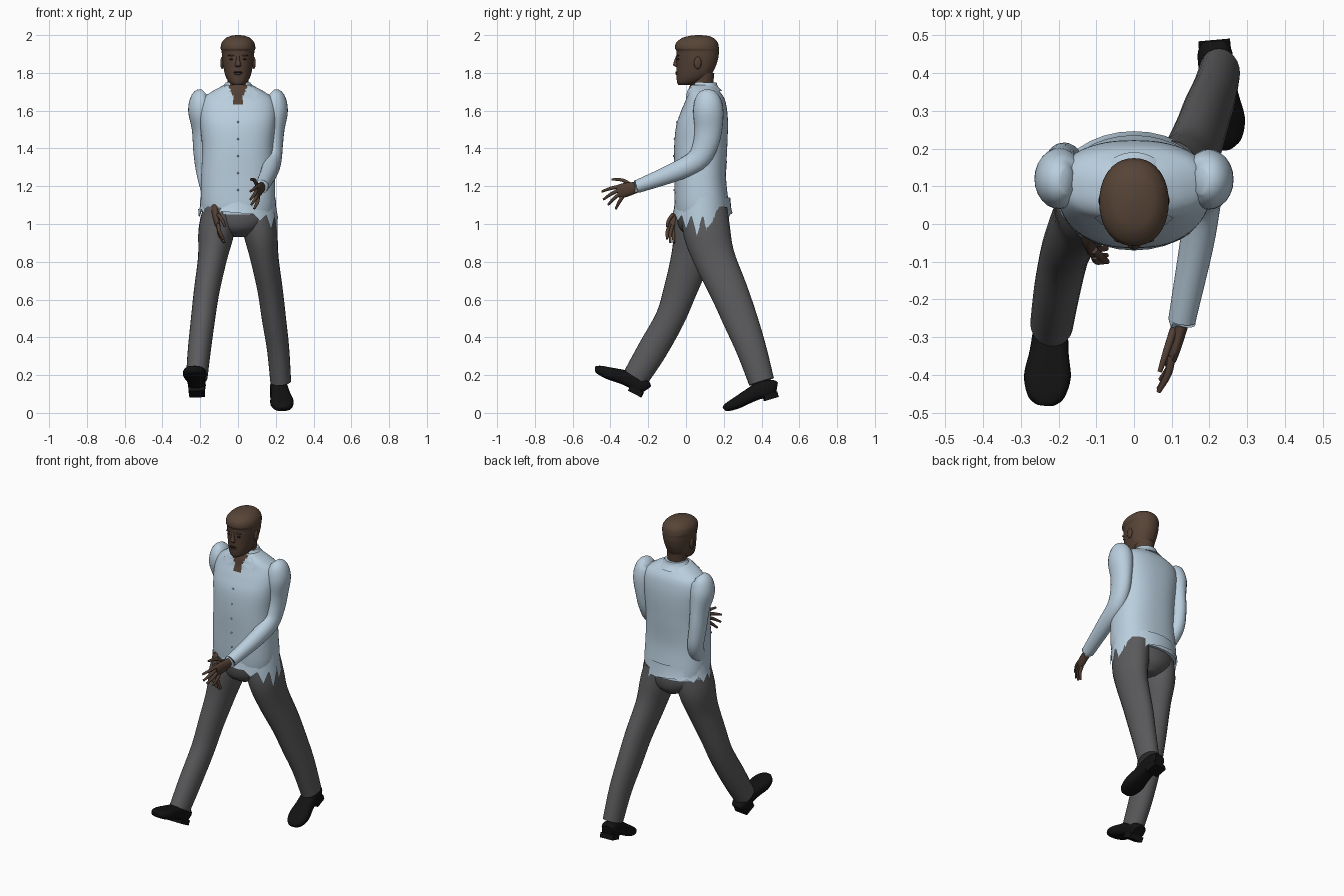
import bpy, bmesh, math
from mathutils import Vector
from mathutils.bvhtree import BVHTree

cube = bpy.data.objects.get("Cube")
if cube:
    bpy.data.objects.remove(cube, do_unlink=True)


def material(name, rgb):
    m = bpy.data.materials.new(name)
    m.use_nodes = True
    m.diffuse_color = (*rgb, 1)
    node = m.node_tree.nodes["Principled BSDF"]
    node.inputs["Base Color"].default_value = (*rgb, 1)
    node.inputs["Roughness"].default_value = 0.8
    return m


SKIN = material("skin brown", (0.085, 0.05, 0.034))
HAIR = material("hair brown", (0.095, 0.058, 0.038))
DARK = material("dark brown", (0.025, 0.014, 0.01))
SHIRT = material("shirt pale blue", (0.49, 0.62, 0.73))
GREY = material("trouser grey", (0.105, 0.105, 0.11))
BLACK = material("shoe black", (0.006, 0.006, 0.006))


def finish(name, bm, mats, rule=None, angle=50):
    bmesh.ops.recalc_face_normals(bm, faces=bm.faces)
    if rule:
        for f in bm.faces:
            f.material_index = rule(f.calc_center_median())
    me = bpy.data.meshes.new(name)
    bm.to_mesh(me)
    bm.free()
    for m in mats:
        me.materials.append(m)
    me.shade_smooth()
    me.set_sharp_from_angle(angle=math.radians(angle))
    ob = bpy.data.objects.new(name, me)
    bpy.context.scene.collection.objects.link(ob)
    return ob


def smooth_path(rows, steps):
    """Catmull-Rom interpolation through rows of numbers."""
    out = []
    for i in range(len(rows) - 1):
        p, q = rows[i], rows[i + 1]
        o, r = rows[max(i - 1, 0)], rows[min(i + 2, len(rows) - 1)]
        for s in range(steps):
            t = s / steps
            out.append([b + t / 2 * (c - a + t * (2 * a - 5 * b + 4 * c - d + t * (3 * (b - c) + d - a)))
                        for a, b, c, d in zip(o, p, q, r)])
    return out + [list(rows[-1])]


def loft(name, rows, mats, sides=24, steps=4, flat=False, power=2.0, rule=None):
    """Skin rings of (x, y, z, half width, half depth), level or square to the path."""
    rows = smooth_path(rows, steps)
    pts = [Vector(r[:3]) for r in rows]
    bm, rings = bmesh.new(), []
    for i, r in enumerate(rows):
        u, v = Vector((1, 0, 0)), Vector((0, 1, 0))
        if not flat:
            t = (pts[min(i + 1, len(pts) - 1)] - pts[max(i - 1, 0)]).normalized()
            u = (u - t * u.dot(t)).normalized()
            v = t.cross(u)
        ring = []
        for k in range(sides):
            a = math.tau * k / sides
            c, s = math.cos(a), math.sin(a)
            c, s = (math.copysign(abs(w) ** (2 / power), w) for w in (c, s))
            ring.append(bm.verts.new(pts[i] + u * c * r[3] + v * s * r[4]))
        rings.append(ring)
    for a, b in zip(rings, rings[1:]):
        for k in range(sides):
            j = (k + 1) % sides
            bm.faces.new((a[k], a[j], b[j], b[k]))
    bm.faces.new(rings[0])
    bm.faces.new(rings[-1])
    return finish(name, bm, mats, rule)


def level(rows):
    """Turn (z, half width, front y, back y) into level rings."""
    return [(0, (f + b) / 2, z, w, (b - f) / 2) for z, w, f, b in rows]


def ball(name, loc, size, mat):
    bm = bmesh.new()
    bmesh.ops.create_uvsphere(bm, u_segments=14, v_segments=8, radius=1)
    for v in bm.verts:
        v.co = Vector(loc) + Vector(c * s for c, s in zip(v.co, size))
    return finish(name, bm, [mat])


# Shirt body, with the open neck showing skin
torso = loft("shirt_body", level([
    (1.05, .19, -.055, .235), (1.12, .197, -.06, .225), (1.25, .195, -.062, .212), (1.4, .19, -.063, .218),
    (1.52, .2, -.052, .222), (1.6, .205, -.025, .218), (1.66, .19, .0, .205), (1.7, .14, .008, .18),
    (1.735, .075, .022, .15)]), [SHIRT, SKIN], sides=72, steps=8, flat=True, power=2.4,
    rule=lambda c: int(c.y < .06 and abs(c.x) < (c.z - 1.6) * .38))
bvh = BVHTree.FromPolygons([v.co for v in torso.data.vertices], [p.vertices[:] for p in torso.data.polygons])


def on_chest(x, z):
    hit = bvh.ray_cast(Vector((x, -1, z)), Vector((0, 1, 0)))[0]
    return Vector((x, (hit.y if hit else .03) - .006, z))


# Collar flaps, collar band and buttons
for side, label in ((1, "left"), (-1, "right")):
    bm = bmesh.new()
    corners = [(.045, 1.715), (.07, 1.728), (.105, 1.69), (.085, 1.655), (.03, 1.68)]
    bm.faces.new([bm.verts.new(on_chest(side * x, z)) for x, z in corners])
    bmesh.ops.solidify(bm, geom=bm.faces[:], thickness=.006)
    finish(label + "_collar_flap", bm, [SHIRT])
loft("collar_band", [(0, .105, 1.705, .095, .085), (0, .1, 1.73, .078, .068), (0, .1, 1.75, .064, .062)],
     [SHIRT, SKIN], sides=40, flat=True, rule=lambda c: int(c.y < .08 and abs(c.x) < .042))
for i in range(5):
    ball("shirt_button", on_chest(0, 1.18 + i * .09) + Vector((0, .004, 0)), (.005, .004, .005), SHIRT)

# Ragged shirt tail
bm, columns = bmesh.new(), 32
tail = []
for k in range(columns):
    a = math.tau * k / columns
    c, s = math.cos(a), math.sin(a)
    spike = (k % 2) * .11 * c * c * (1 if c > 0 else .45)
    hem = 1.06 - .02 * c - spike
    tail.append([bm.verts.new((c * w, .088 + s * d, z))
                 for w, d, z in ((.199, .146, 1.14), (.203, .152, 1.08), (.211, .158, hem))])
for k in range(columns):
    a, b = tail[k], tail[(k + 1) % columns]
    for i in range(2):
        bm.faces.new((a[i], b[i], b[i + 1], a[i + 1]))
finish("shirt_tail", bm, [SHIRT])

# Sleeves
loft("left_sleeve", [(.175, .115, 1.695, .025, .035), (.192, .115, 1.67, .055, .065), (.198, .118, 1.6, .066, .08),
     (.193, .118, 1.5, .053, .073), (.187, .1, 1.41, .05, .066), (.182, .055, 1.335, .048, .058),
     (.165, -.06, 1.275, .045, .05), (.13, -.24, 1.205, .037, .036), (.128, -.255, 1.2, .037, .036)], [SHIRT])
loft("right_sleeve", [(-.175, .115, 1.695, .025, .035), (-.192, .115, 1.67, .055, .065), (-.198, .12, 1.6, .066, .08),
     (-.194, .14, 1.5, .05, .068), (-.19, .155, 1.38, .046, .06), (-.175, .155, 1.27, .045, .052),
     (-.15, .09, 1.17, .042, .045), (-.12, -.0, 1.09, .036, .036)], [SHIRT])


def hand(side, palm, fingers):
    loft(side + "_palm", palm, [SKIN], sides=16)
    for name, *pts in fingers:
        sizes = (.0105, .0095, .006)
        base, tip, bend = Vector(pts[0]), Vector(pts[1]), Vector(pts[2])
        mid = (base + tip) / 2 + bend
        loft(f"{side}_{name}", [(*p, r, r) for p, r in zip((base, mid, tip), sizes)], [SKIN], sides=10)


# Hands
curl = (.008, 0, .004)
hand("left", [(.13, -.235, 1.203, .024, .026), (.122, -.28, 1.19, .018, .032), (.108, -.33, 1.178, .016, .038),
              (.1, -.36, 1.17, .012, .034)],
     [("index_finger", (.1, -.35, 1.198), (.065, -.445, 1.172), curl),
      ("middle_finger", (.097, -.355, 1.18), (.065, -.437, 1.13), curl),
      ("ring_finger", (.1, -.35, 1.16), (.07, -.412, 1.102), curl),
      ("little_finger", (.105, -.335, 1.145), (.085, -.372, 1.08), curl),
      ("thumb", (.105, -.28, 1.2), (.068, -.392, 1.236), (0, 0, .014))])
curl = (-.008, -.006, 0)
hand("right", [(-.12, -.01, 1.095, .024, .026), (-.12, -.035, 1.06, .02, .03), (-.112, -.055, 1.01, .015, .034),
               (-.106, -.06, .99, .012, .03)],
     [("index_finger", (-.105, -.085, 1.0), (-.075, -.1, .92), curl),
      ("middle_finger", (-.105, -.07, .995), (-.072, -.083, .902), curl),
      ("ring_finger", (-.105, -.053, .99), (-.072, -.065, .9), curl),
      ("little_finger", (-.108, -.036, .99), (-.078, -.045, .92), curl),
      ("thumb", (-.105, -.07, 1.05), (-.07, -.1, .985), (.006, -.008, 0))])

# Trousers
loft("trouser_seat", level([(.93, .05, .03, .17), (.97, .13, -.03, .21), (1.03, .185, -.05, .222),
     (1.1, .185, -.05, .215)]), [GREY], flat=True)
loft("right_trouser_leg", [(-.1, .07, 1.08, .085, .12), (-.115, .06, .96, .095, .125), (-.135, .025, .82, .077, .105),
     (-.165, -.03, .65, .068, .088), (-.185, -.085, .5, .064, .078), (-.205, -.18, .33, .061, .078),
     (-.218, -.265, .19, .057, .07)], [GREY])
loft("left_trouser_leg", [(.1, .1, 1.08, .085, .12), (.118, .11, .96, .09, .125), (.14, .15, .82, .075, .11),
     (.17, .225, .65, .067, .1), (.19, .285, .5, .064, .092), (.212, .345, .34, .059, .08),
     (.226, .4, .165, .055, .068)], [GREY])


# Shoes, lofted from heel to toe along the sole
def shoe(side, heel, toe):
    heel, toe = Vector(heel), Vector(toe)
    fwd = toe - heel
    length = fwd.length
    fwd.normalize()
    across = Vector((1, 0, 0))
    across = (across - fwd * across.dot(fwd)).normalized()
    up = across.cross(fwd)
    up *= math.copysign(1, up.z)
    rows = []
    for t, w, low, high in ((0, .034, .014, .08), (.08, .046, .012, .1), (.3, .047, .016, .105),
                            (.5, .052, .012, .088), (.72, .062, .002, .068), (.9, .05, .002, .052),
                            (.98, .028, .008, .04), (1, .012, .014, .03)):
        rows.append((*(heel + fwd * length * t + up * (low + high) / 2), w, (high - low) / 2))
    loft(side + "_shoe", rows, [BLACK], power=2.8)
    bm = bmesh.new()
    bmesh.ops.create_cube(bm, size=1)
    for v in bm.verts:
        x, y, z = v.co
        v.co = heel + across * x * .084 + fwd * (y * .075 + .042) + up * (z * .03 + .015)
    finish(side + "_shoe_heel", bm, [BLACK])


shoe("right", (-.215, -.235, .08), (-.235, -.492, .215))
shoe("left", (.212, .492, .085), (.24, .207, 0))

# Neck and head, with hair by height and depth
loft("neck", level([(1.69, .062, .03, .15), (1.74, .056, .03, .145), (1.8, .056, .03, .15)]), [SKIN], flat=True)
loft("head", level([(1.735, .022, -.04, .02), (1.748, .045, -.047, .07), (1.78, .065, -.05, .125),
     (1.83, .077, -.05, .155), (1.88, .084, -.05, .171), (1.915, .087, -.05, .174), (1.93, .092, -.058, .174),
     (1.96, .086, -.052, .168), (1.985, .064, -.02, .145), (1.996, .036, .02, .115), (2.0, .01, .055, .08)]),
     [SKIN, HAIR], sides=40, steps=5, flat=True, power=2.15,
     rule=lambda c: int(c.z > 1.92 or (c.y > .075 and c.z > 1.8) or (c.y > .03 and c.z > 1.87)))

# Face
loft("nose", [(0, -.046, 1.893, .007, .006), (0, -.052, 1.865, .01, .01), (0, -.055, 1.842, .017, .013),
     (0, -.047, 1.832, .012, .008)], [SKIN], sides=12, flat=True)
ball("upper_lip", (0, -.049, 1.803), (.024, .007, .005), DARK)
ball("lower_lip", (0, -.048, 1.795), (.021, .008, .006), SKIN)
for side, label in ((1, "left"), (-1, "right")):
    ball(label + "_eye", (side * .034, -.041, 1.872), (.012, .006, .005), DARK)
    ball(label + "_eyebrow", (side * .035, -.042, 1.892), (.019, .007, .004), HAIR)
    ball(label + "_ear", (side * .084, .062, 1.853), (.01, .02, .033), SKIN)
